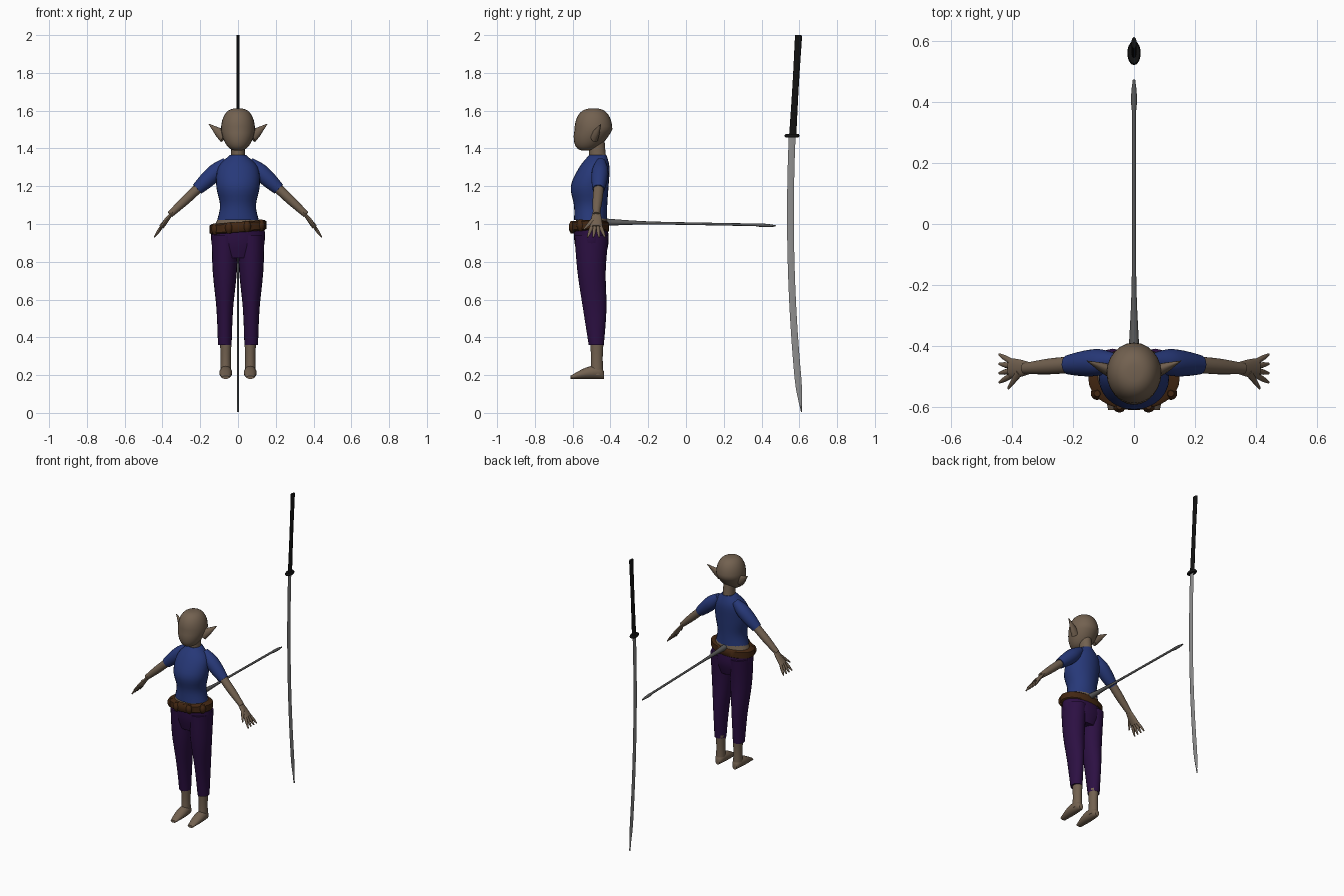
import bpy, bmesh, math
from mathutils import Vector

cube = bpy.data.objects.get("Cube")
if cube:
    bpy.data.objects.remove(cube, do_unlink=True)


def material(name, red, green, blue):
    mat = bpy.data.materials.new(name)
    mat.use_nodes = True
    colour = (red, green, blue, 1)
    mat.diffuse_color = colour
    shader = next(n for n in mat.node_tree.nodes if n.type == 'BSDF_PRINCIPLED')
    shader.inputs["Base Color"].default_value = colour
    return mat


skin = material("skin tan", .17, .12, .08)
shirt_blue = material("shirt blue", .02, .04, .19)
purple = material("trouser purple", .025, .005, .055)
leather = material("belt brown", .055, .02, .006)
black = material("grip black", .006, .006, .006)
steel = material("blade steel", .27, .27, .27)
tail_grey = material("tail grey", .1, .1, .1)

X, Y, Z = Vector((1, 0, 0)), Vector((0, 1, 0)), Vector((0, 0, 1))


def smooth_rings(rings, steps):
    """Fill in rings along a smooth curve through the given ones."""
    filled = []
    last = len(rings) - 1
    for i in range(last):
        before, start, end, after = (rings[max(0, min(last, k))]
                                     for k in range(i - 1, i + 3))
        for step in range(steps):
            t = step / steps
            filled.append([
                q + t / 2 * (r - p + t * (2 * p - 5 * q + 4 * r - w
                                          + t * (3 * (q - r) + w - p)))
                for p, q, r, w in zip(before, start, end, after)])
    return filled + [rings[last]]


def loft(name, mat, rings, side=1, sides=20, steps=4):
    """Skin elliptical rings (centre, half axis, other half axis), capped."""
    bm = bmesh.new()
    loops = []
    for centre, u, v in smooth_rings(rings, steps):
        loop = []
        for k in range(sides):
            angle = math.tau * k / sides
            point = centre + u * math.cos(angle) + v * math.sin(angle)
            point.x *= side
            loop.append(bm.verts.new(point))
        loops.append(loop)
    for low, high in zip(loops, loops[1:]):
        for k in range(sides):
            bm.faces.new((low[k - 1], low[k], high[k], high[k - 1]))
    bm.faces.new(loops[0])
    bm.faces.new(loops[-1])
    bmesh.ops.recalc_face_normals(bm, faces=bm.faces)
    mesh = bpy.data.meshes.new(name)
    bm.to_mesh(mesh)
    bm.free()
    mesh.materials.append(mat)
    mesh.shade_smooth()
    mesh.set_sharp_from_angle(angle=math.radians(45))
    bpy.context.collection.objects.link(bpy.data.objects.new(name, mesh))


def upright(name, mat, sections, x=0, **options):
    """Level sections, each (height, y, half width, half depth)."""
    rings = [(Vector((x, y, z)), X * width, Y * depth)
             for z, y, width, depth in sections]
    loft(name, mat, rings, **options)


def tube(name, mat, start, end, radii, across=X, flat=1, **options):
    """Straight tube with evenly spaced radii; flat scales the other axis."""
    start, end = Vector(start), Vector(end)
    along = (end - start).normalized()
    across = (across - along * across.dot(along)).normalized()
    other = along.cross(across) * flat
    rings = [(start.lerp(end, i / (len(radii) - 1)), other * r, across * r)
             for i, r in enumerate(radii)]
    loft(name, mat, rings, **options)


# Egg-shaped head whose lower half narrows and moves forward to the chin
head = []
for i in range(1, 20):
    angle = math.pi * i / 20
    rise = math.cos(angle)
    jaw = min(rise, 0)
    size = math.sin(angle) ** .7 * (1 + .15 * jaw)
    head.append((1.5 + .112 * rise, -.49 + .04 * jaw, .09 * size, .1 * size))
upright("head", skin, head, sides=24, steps=1)
tube("neck", skin, (0, -.465, 1.32), (0, -.475, 1.45), [.038, .036, .036], flat=1.2)

# Shirt body, bare hips and trouser seat
upright("shirt", shirt_blue, [
    (1.02, -.505, .11, .087), (1.1, -.505, .095, .088), (1.2, -.51, .115, .1),
    (1.3, -.485, .105, .08), (1.365, -.467, .043, .046)], sides=28)
upright("hips", skin, [(.97, -.5, .135, .09), (1.04, -.5, .1, .08)], sides=28)
upright("trouser_seat", purple, [
    (.82, -.5, .1, .07), (.9, -.5, .14, .09), (.985, -.505, .14, .09)], sides=28)

# Slanted belt with a bevelled edge and small pouches round the front
SLANT = .08
belt = []
for rise, radius in ((-.027, .14), (-.02, .15), (.02, .15), (.027, .14)):
    belt.append((Vector((0, -.51, .983 + rise)),
                 (X + Z * SLANT) * radius, Y * radius * .68))
loft("belt", leather, belt, sides=32, steps=1)
for i in range(4):
    angle = math.radians(210 + 40 * i)
    spot = Vector((.14 * math.cos(angle), .095 * math.sin(angle) - .51, .983))
    spot.z += SLANT * spot.x
    tube(f"belt_pouch_{i + 1}", leather, spot - Z * .03, spot + Z * .03,
         [.01, .02, .02, .01], sides=10)

# Paired parts
shoulder = Vector((.06, -.45, 1.33))
wrist = Vector((.36, -.475, 1.05))
fingertip = Vector((.443, -.475, .93))
cuff = shoulder.lerp(wrist, .52)
knuckles = wrist.lerp(fingertip, .55)
leg_x = .065

for label, side in (("left", 1), ("right", -1)):
    tube(label + "_ear", skin, (.07, -.485, 1.46), (.155, -.45, 1.53),
         [.022, .017, .009, .001], Y, 1.5, side=side, sides=12)

    # Arm and hand
    tube(label + "_sleeve", shirt_blue, shoulder, cuff,
         [.025, .043, .042, .032], Y, side=side)
    tube(label + "_forearm", skin, shoulder.lerp(wrist, .45), wrist,
         [.027, .026, .018], Y, .95, side=side)
    tube(label + "_palm", skin, shoulder.lerp(wrist, .95), knuckles,
         [.02, .029, .034], Y, .4, side=side, sides=16)
    for i in range(4):
        spread = Y * .018 * (i - 1.5)
        tube(f"{label}_finger_{i + 1}", skin, knuckles + spread * .9,
             fingertip + spread * 1.7, [.01, .009, .004], Y, .9,
             side=side, sides=8)
    tube(label + "_thumb", skin, wrist.lerp(fingertip, .2) - Y * .012,
         wrist.lerp(fingertip, .65) - Y * .066, [.014, .01, .004], Y, .8,
         side=side, sides=8)

    # Trouser leg, ankle and foot
    upright(label + "_trouser_leg", purple, [
        (.36, -.475, .036, .04), (.55, -.483, .044, .062),
        (.75, -.5, .064, .075), (.94, -.5, .07, .09)], x=.07, side=side)
    tube(label + "_ankle", skin, (leg_x, -.472, .2), (leg_x, -.472, .38),
         [.03, .027, .031], flat=1.15, side=side)
    foot = []
    for y, height, width in ((-.435, .02, .015), (-.46, .035, .029),
                             (-.53, .03, .034), (-.612, .008, .02)):
        foot.append((Vector((leg_x, y, .18 + height)), X * width, Z * height))
    loft(label + "_foot", skin, foot, side=side, sides=16)

# Long straight tail with a slim tuft
tube("tail", tail_grey, (0, -.44, 1.01), (0, .4, .995),
     [.02, .009, .007, .007, .007], sides=10)
tube("tail_tuft", tail_grey, (0, .36, .995), (0, .475, .99),
     [.006, .01, .009, .004], flat=.9, sides=10)

# Curved sword hanging point down
blade = []
for i in range(13):
    z = .004 + 1.47 * i / 12
    bow = .053 * (z - 1.05) ** 2
    blade.append((z, .553 + bow, .005, .018 * min(1, .1 + .8 * i)))
upright("blade", steel, blade, sides=4, steps=2)
tube("guard", black, (0, .562, 1.459), (0, .562, 1.476),
     [.019, .022, .022, .019], flat=1.8, steps=1)
tube("grip", black, (0, .565, 1.47), (0, .596, 2), [.009, .008, .009],
     flat=2.1, sides=10)
